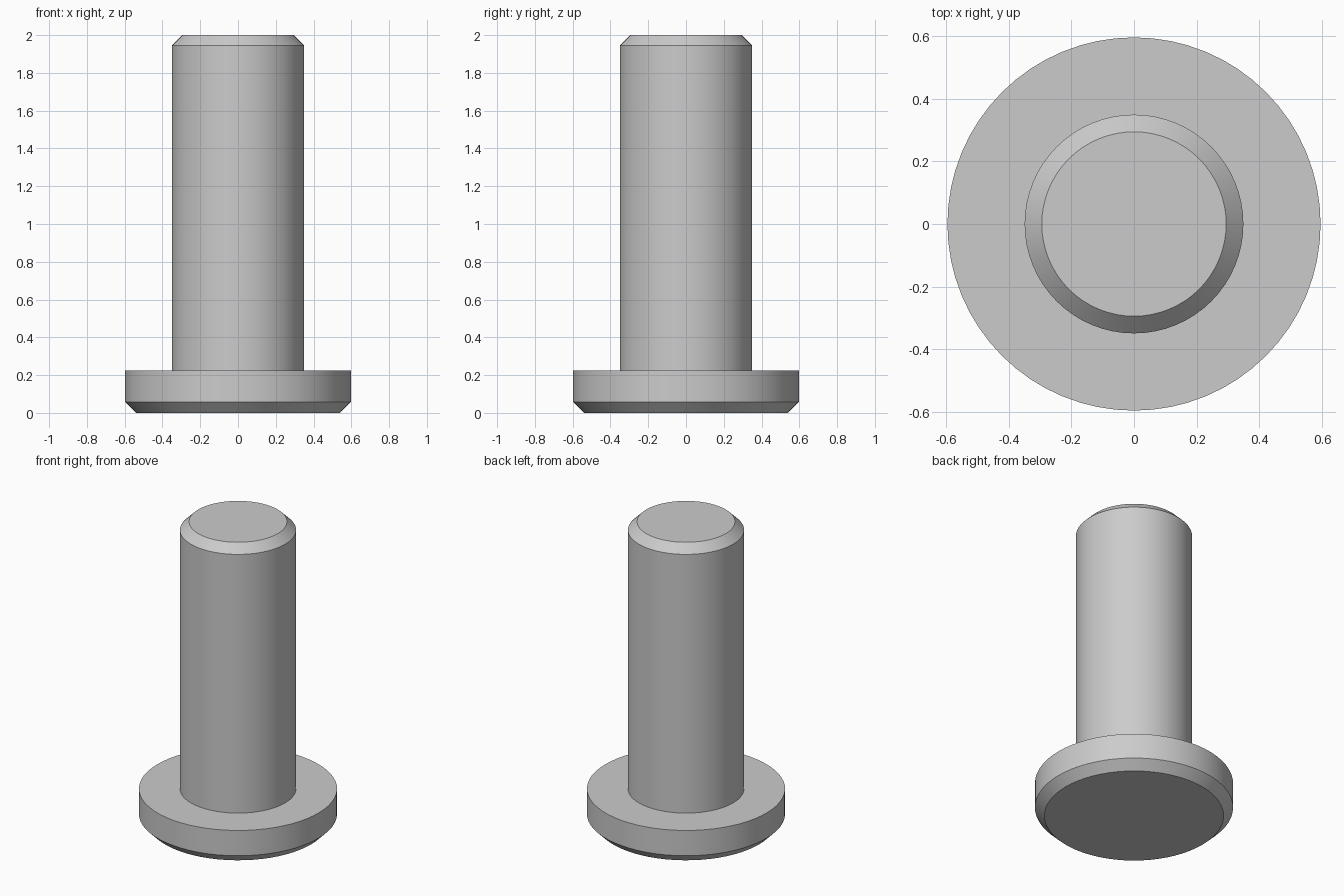
import bpy
import bmesh
import math

SEGMENTS = 64

cube = bpy.data.objects.get("Cube")
if cube:
    bpy.data.objects.remove(cube, do_unlink=True)

# Plain grey metal
metal = bpy.data.materials.new("grey_metal")
metal.use_nodes = True
grey = (0.6, 0.6, 0.6, 1.0)
metal.diffuse_color = grey
metal.node_tree.nodes["Principled BSDF"].inputs["Base Color"].default_value = grey


def lathe(name, profile):
    """Turn a closed (radius, height) profile around the z axis."""
    bm = bmesh.new()
    verts = [bm.verts.new((r, 0, z)) for r, z in profile]
    edges = [bm.edges.new(pair) for pair in zip(verts, verts[1:])]
    bmesh.ops.spin(bm, geom=verts + edges, cent=(0, 0, 0), axis=(0, 0, 1),
                   angle=math.tau, steps=SEGMENTS, use_merge=True)
    bmesh.ops.remove_doubles(bm, verts=bm.verts, dist=0.0001)
    # Flat end caps
    bmesh.ops.holes_fill(bm, edges=[e for e in bm.edges if e.is_boundary], sides=0)
    bmesh.ops.recalc_face_normals(bm, faces=bm.faces)
    mesh = bpy.data.meshes.new(name)
    bm.to_mesh(mesh)
    bm.free()
    mesh.materials.append(metal)
    obj = bpy.data.objects.new(name, mesh)
    bpy.context.collection.objects.link(obj)
    bpy.ops.object.select_all(action="DESELECT")
    obj.select_set(True)
    bpy.context.view_layer.objects.active = obj
    bpy.ops.object.shade_smooth_by_angle(angle=math.radians(30))
    return obj


# Flanged pin in one piece: chamfered head, shoulder, shank, chamfered tip
lathe("flanged_pin", [
    (0.54, 0.0),
    (0.597, 0.057),
    (0.597, 0.225),
    (0.35, 0.225),
    (0.35, 1.945),
    (0.295, 2.0),
])
